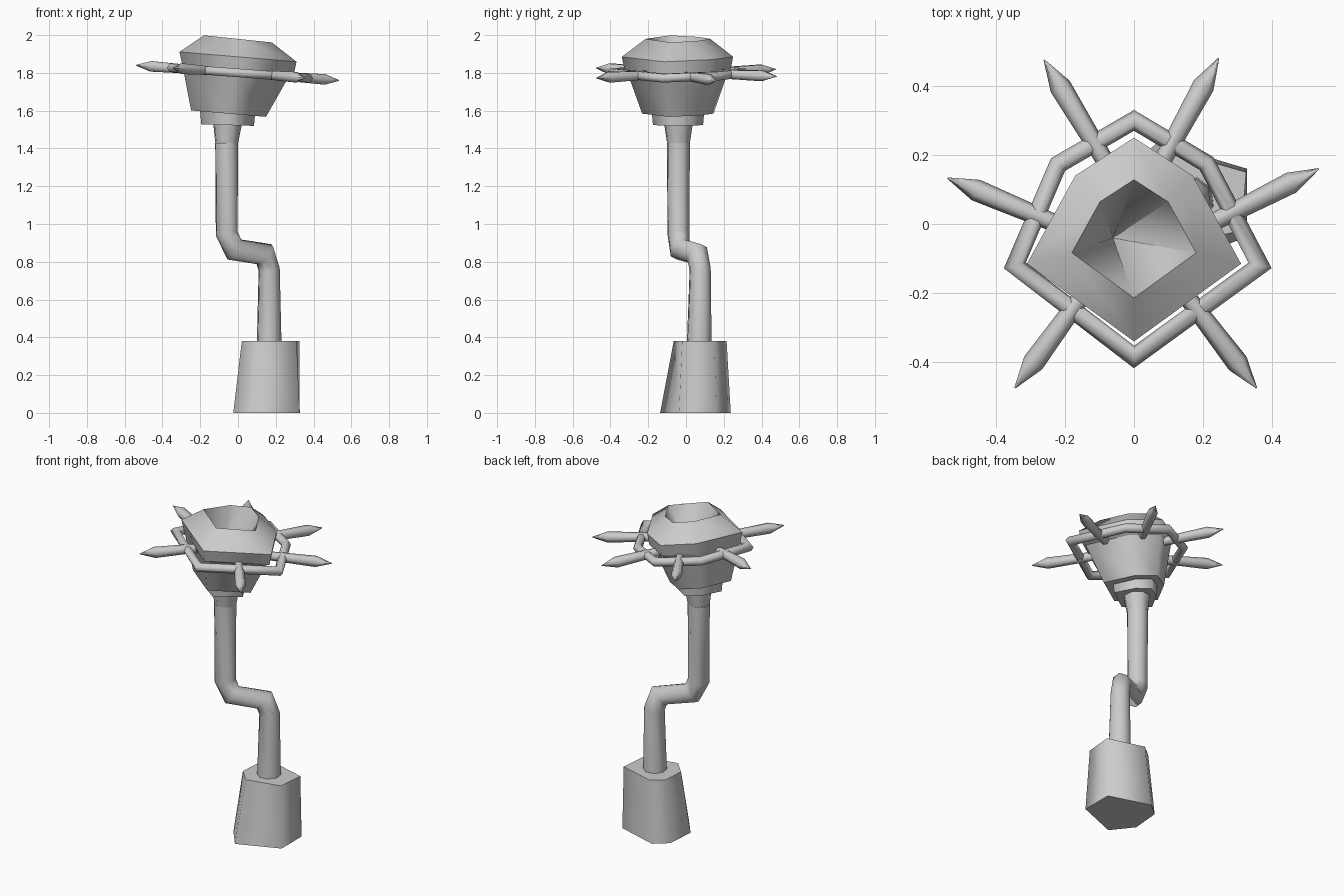
import bpy, bmesh, math
from mathutils import Vector

cube = bpy.data.objects.get("Cube")
if cube:
    bpy.data.objects.remove(cube)

grey = bpy.data.materials.new("light_grey")
grey.use_nodes = True
grey.diffuse_color = (0.6, 0.6, 0.6, 1)
grey.node_tree.nodes["Principled BSDF"].inputs["Base Color"].default_value = (0.6, 0.6, 0.6, 1)


def loft(name, loops, sharp=True, closed=False):
    """Skin a list of point loops; sharp keeps the edges of each loop crisp."""
    bm = bmesh.new()
    rings = [[bm.verts.new(p) for p in loop] for loop in loops]
    pairs = list(zip(rings, rings[1:]))
    if closed:
        pairs.append((rings[-1], rings[0]))
    for a, b in pairs:
        for i in range(len(a)):
            j = (i + 1) % len(a)
            bm.faces.new((a[i], a[j], b[j], b[i]))
    if not closed:
        bm.faces.new(rings[0])
        bm.faces.new(rings[-1])
    bmesh.ops.recalc_face_normals(bm, faces=bm.faces)
    for f in bm.faces:
        f.smooth = True
    for k, ring in enumerate(rings):
        if sharp or (not closed and k in (0, len(rings) - 1)):
            for i in range(len(ring)):
                edge = bm.edges.get((ring[i - 1], ring[i]))
                if edge:
                    edge.smooth = False
    mesh = bpy.data.meshes.new(name)
    bm.to_mesh(mesh)
    bm.free()
    mesh.materials.append(grey)
    obj = bpy.data.objects.new(name, mesh)
    bpy.context.collection.objects.link(obj)
    return obj


def tube(name, path, radii, ref, closed=False, sides=6, sharp=False):
    """Mitred tube along a path lying in the plane across ref."""
    path = [Vector(p) for p in path]
    n = len(path)
    loops = []
    for i, p in enumerate(path):
        before = p - path[i - 1] if closed or i else path[1] - p
        after = path[(i + 1) % n] - p if closed or i < n - 1 else before
        t = (before.normalized() + after.normalized()).normalized()
        miter = 1 / max(0.5, t.dot(after.normalized()))
        side = t.cross(Vector(ref)).normalized()
        up = side.cross(t)
        loop = []
        for k in range(sides):
            a = math.tau * k / sides
            loop.append(p + radii[i] * (side * math.cos(a) * miter + up * math.sin(a)))
        loops.append(loop)
    return loft(name, loops, sharp, closed)


# Tapered six-sided foot
foot_low = [(.075, -.137), (-.025, -.01), (-.01, .17), (.07, .237), (.327, .16), (.327, -.037)]
foot_top = [(.10, -.065), (.02, .02), (.03, .16), (.10, .215), (.325, .15), (.31, -.02)]
loft("foot", [[(x, y, 0) for x, y in foot_low], [(x, y, .38) for x, y in foot_top]])

# Bent stem
tube("stem",
     [(.165, .07, .36), (.165, .075, .76), (.14, .06, .84), (-.02, -.03, .865),
      (-.06, -.04, .95), (-.06, -.04, 1.43)],
     [.068, .058, .058, .058, .06, .063], (-.49, .87, 0), sides=8)
tube("stem_flare", [(-.06, -.04, 1.43), (-.055, -.04, 1.54)], [.063, .08], (-.49, .87, 0), sides=8)

# Leaning head made from one kite-like hexagon at several sizes
CENTRE_Y = -.04
half = [(0, .29), (.17, .18), (.31, -.075), (0, -.30)]
hexagon = half + [(-x, y) for x, y in reversed(half[1:3])]


def layer(size, cx, z, tilt=.085):
    return [(cx + x * size, CENTRE_Y + y * size, z - tilt * (cx + x * size)) for x, y in hexagon]


loft("collar", [layer(.45, -.055, 1.522, .03), layer(.47, -.055, 1.59, .05)])
loft("head", [layer(.64, -.05, 1.58), layer(.90, -.012, 1.80), layer(.95, 0, 1.815),
              layer(1, 0, 1.885), layer(.58, 0, 1.98, .105), layer(.005, -.06, 1.60)])

# Hoop around the head
TILT = .075


def on_plane(x, y):
    return (x, y, 1.80 - TILT * x)


hoop = [(0, .30), (.21, .175), (.365, -.12), (0, -.385), (-.345, -.12), (-.22, .172)]
tube("hoop", [on_plane(*p) for p in hoop], [.026] * 6, (TILT, 0, 1), closed=True)

# Pointed spokes: inner end, tip
spokes = {
    "left_spoke": ((.2, -.01), (.535, .16)),
    "right_spoke": ((-.2, -.01), (-.54, .133)),
    "back_left_spoke": ((.07, .16), (.245, .48)),
    "back_right_spoke": ((-.07, .16), (-.26, .475)),
    "front_left_spoke": ((.13, -.18), (.355, -.475)),
    "front_right_spoke": ((-.13, -.18), (-.345, -.475)),
}
for name, (start, tip) in spokes.items():
    a, b = Vector(on_plane(*start)), Vector(on_plane(*tip))
    shoulder = b + (a - b).normalized() * .09
    tube(name, [a, shoulder, b], [.025, .032, .002], (TILT, 0, 1))
